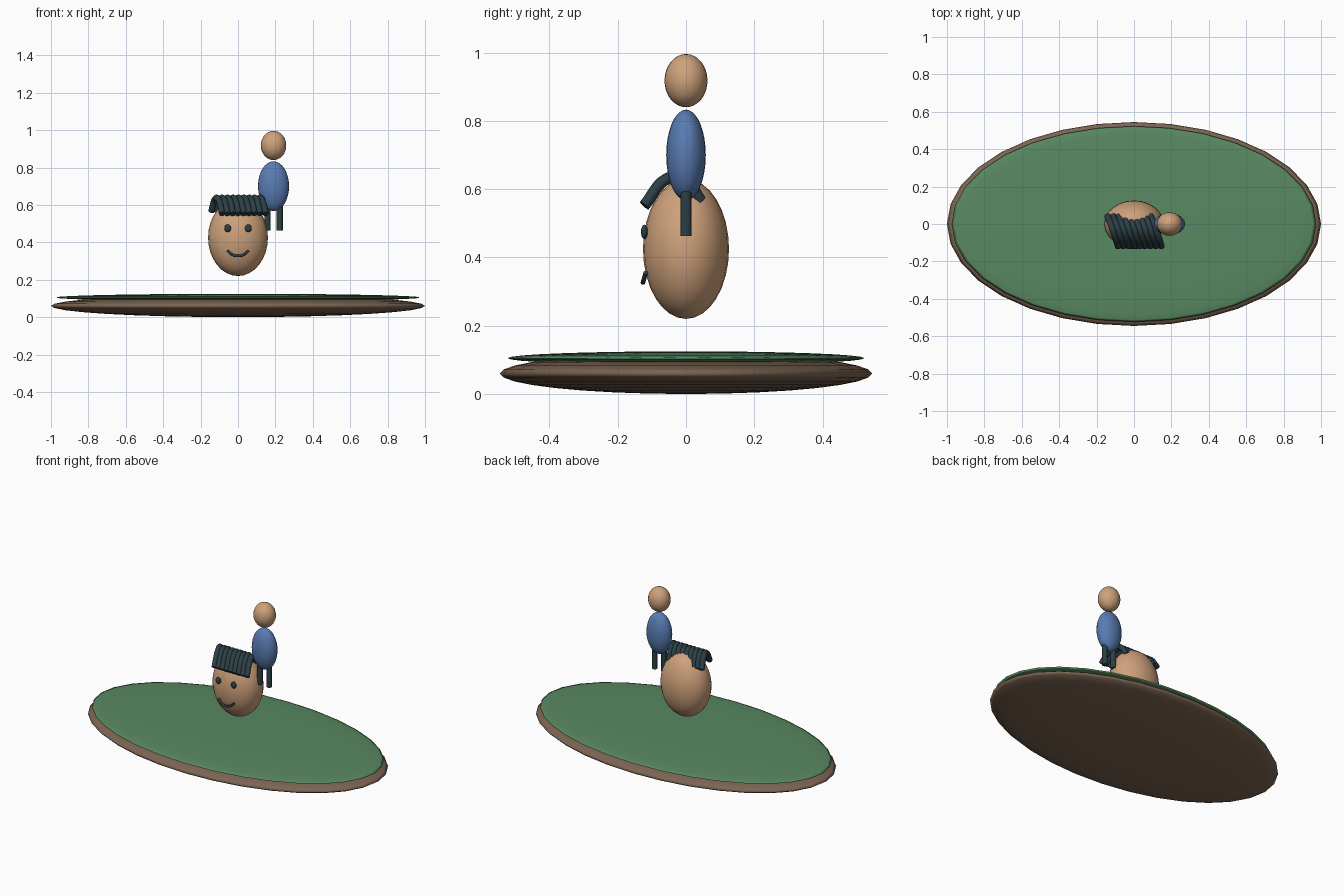
import bpy
import math

cube = bpy.data.objects.get("Cube")
if cube:
    bpy.data.objects.remove(cube, do_unlink=True)


def material(name, rgb):
    mat = bpy.data.materials.new(name)
    mat.use_nodes = True
    mat.diffuse_color = (*rgb, 1)
    mat.node_tree.nodes["Principled BSDF"].inputs["Base Color"].default_value = (*rgb, 1)
    return mat


SKIN = material("warm skin", (0.62, 0.36, 0.20))
EARTH = material("brown earth", (0.20, 0.13, 0.085))
GRASS = material("grass green", (0.10, 0.25, 0.12))
BLUE = material("shirt blue", (0.10, 0.20, 0.45))
DARK = material("dark teal", (0.025, 0.05, 0.06))


def ellipsoid(name, centre, radii, mat, segments=24, rings=16):
    bpy.ops.mesh.primitive_uv_sphere_add(segments=segments, ring_count=rings, radius=1, location=centre)
    ob = bpy.context.object
    ob.name = name
    ob.scale = radii
    bpy.ops.object.transform_apply(location=False, rotation=False, scale=True)
    bpy.ops.object.shade_smooth()
    ob.data.materials.append(mat)
    return ob


def tube(name, points, radius, mat):
    """Capped round tube running smoothly through the points."""
    curve = bpy.data.curves.new(name, "CURVE")
    curve.dimensions = "3D"
    curve.bevel_depth = radius
    curve.bevel_resolution = 3
    curve.resolution_u = 6
    curve.use_fill_caps = True
    spline = curve.splines.new("BEZIER")
    spline.bezier_points.add(len(points) - 1)
    for bp, co in zip(spline.bezier_points, points):
        bp.co = co
        bp.handle_left_type = bp.handle_right_type = "AUTO"
    curve.materials.append(mat)
    ob = bpy.data.objects.new(name, curve)
    bpy.context.collection.objects.link(ob)
    return ob


# Ground disc
ellipsoid("earth_disc", (0, 0, 0.06), (1, 0.545, 0.06), EARTH, 32, 16)
ellipsoid("grass_disc", (0, 0, 0.105), (0.975, 0.523, 0.02), GRASS, 32, 16)

# Large head with its face
ellipsoid("large_head", (0, 0, 0.425), (0.16, 0.126, 0.205), SKIN)
for side, label in ((1, "left"), (-1, "right")):
    ellipsoid(label + "_eye", (side * 0.055, -0.122, 0.475), (0.018, 0.01, 0.021), DARK, 16, 8)
tube("mouth", [(-0.056, -0.118, 0.355), (-0.03, -0.124, 0.334), (0, -0.126, 0.327),
               (0.03, -0.124, 0.334), (0.056, -0.118, 0.355)], 0.007, DARK)

# Row of slanting hair locks draped over the crown
for i in range(9):
    x = -0.084 + i * 0.029
    tube(f"hair_lock_{i + 1}", [(x, -0.122, 0.552), (x - 0.022, -0.053, 0.632),
                                (x - 0.038, -0.008, 0.633), (x - 0.058, 0.043, 0.566)], 0.017, DARK)

# Small figure
RIDER_X = 0.19
ellipsoid("figure_head", (RIDER_X, 0, 0.918), (0.068, 0.063, 0.078), SKIN)
ellipsoid("figure_body", (RIDER_X, 0, 0.70), (0.083, 0.058, 0.133), BLUE)
for side, label in ((1, "left"), (-1, "right")):
    bpy.ops.mesh.primitive_cylinder_add(vertices=16, radius=0.0165, depth=0.14,
                                        location=(RIDER_X + side * 0.033, 0, 0.533))
    leg = bpy.context.object
    leg.name = label + "_leg"
    bpy.ops.object.shade_smooth_by_angle(angle=math.radians(40))
    leg.data.materials.append(DARK)
